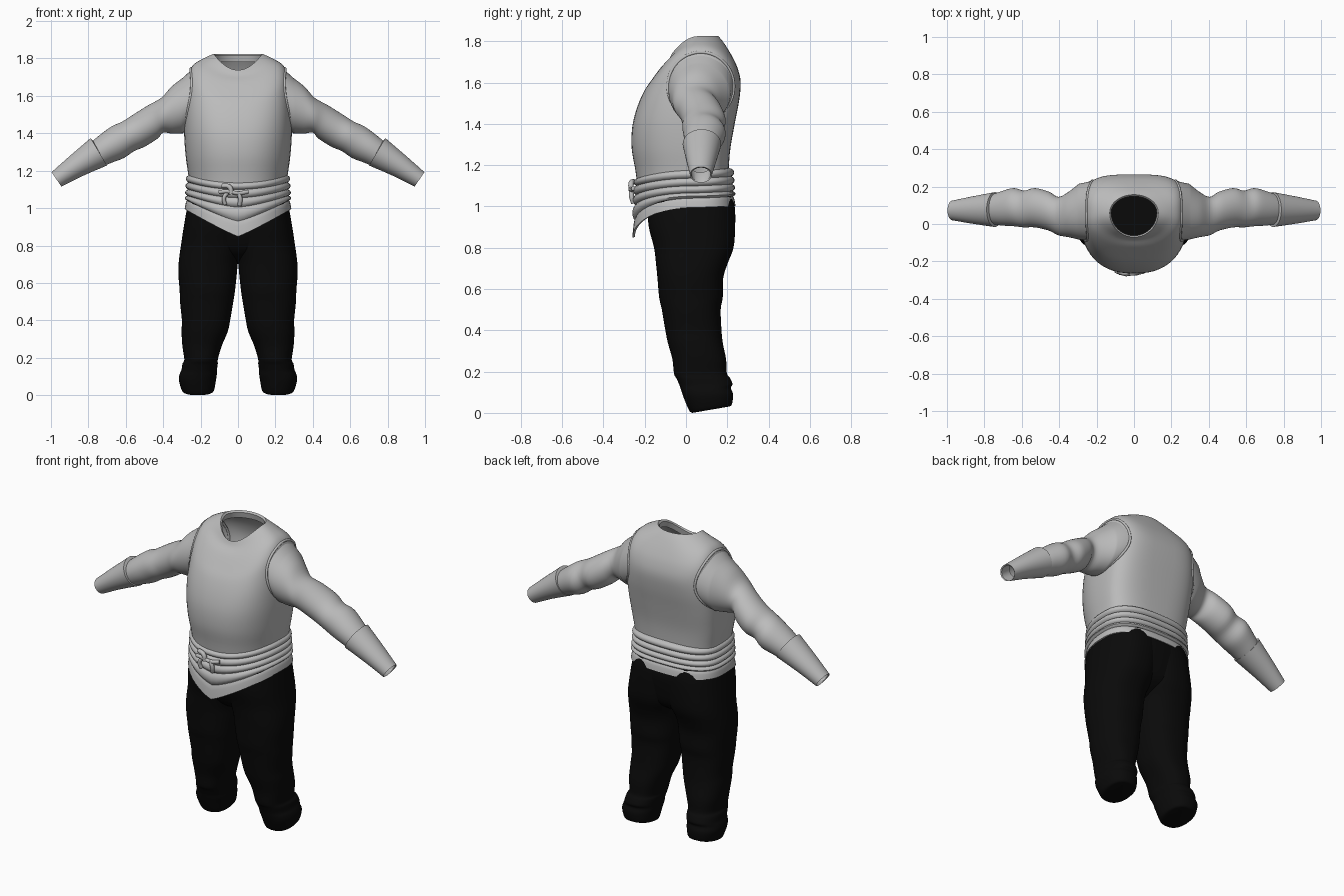
import bpy, bmesh, math
from mathutils import Vector
from mathutils.bvhtree import BVHTree

cube = bpy.data.objects.get("Cube")
if cube:
    bpy.data.objects.remove(cube, do_unlink=True)


def material(name, value):
    m = bpy.data.materials.new(name)
    m.use_nodes = True
    col = (value, value, value, 1)
    m.diffuse_color = col
    bsdf = m.node_tree.nodes["Principled BSDF"]
    bsdf.inputs["Base Color"].default_value = col
    bsdf.inputs["Roughness"].default_value = 0.8
    return m


GREY = material("light grey cloth", 0.5)
BLACK = material("black cloth", 0.003)
SEG = 64
ANGLES = [2 * math.pi * i / SEG for i in range(SEG)]
parts = []


def power(v, p):
    return math.copysign(abs(v) ** p, v)


def smooth_rows(rows, n=4):
    """Catmull-Rom interpolation between section rows."""
    out = []
    for i in range(len(rows) - 1):
        a, b, c, d = (rows[max(0, min(len(rows) - 1, i + k))] for k in (-1, 0, 1, 2))
        for s in range(n):
            t = s / n
            out.append([0.5 * (2 * q + (r - p) * t + (2 * p - 5 * q + 4 * r - u) * t * t
                               + (3 * q - p - 3 * r + u) * t ** 3)
                        for p, q, r, u in zip(a, b, c, d)])
    return out + [list(rows[-1])]


def loft(name, rings, mat, cap=False, side=1):
    """Skin closed rings; side = -1 mirrors the part."""
    bm = bmesh.new()
    vs = [[bm.verts.new((side * p[0], p[1], p[2])) for p in r] for r in rings]
    n = len(vs[0])
    for a, b in zip(vs, vs[1:]):
        for i in range(n):
            j = (i + 1) % n
            bm.faces.new((a[i], a[j], b[j], b[i]))
    if cap:
        bm.faces.new(vs[0])
        bm.faces.new(vs[-1])
    bmesh.ops.recalc_face_normals(bm, faces=bm.faces)
    me = bpy.data.meshes.new(name)
    bm.to_mesh(me)
    bm.free()
    me.materials.append(mat)
    ob = bpy.data.objects.new(name, me)
    bpy.context.collection.objects.link(ob)
    parts.append(ob)
    return ob


def tube(name, points, radius, mat, cyclic=False):
    cu = bpy.data.curves.new(name, "CURVE")
    cu.dimensions = "3D"
    cu.bevel_depth = radius
    cu.bevel_resolution = 3
    cu.use_fill_caps = True
    sp = cu.splines.new("POLY" if cyclic else "BEZIER")
    if cyclic:
        sp.points.add(len(points) - 1)
        for q, p in zip(sp.points, points):
            q.co = (*p, 1)
    else:
        sp.bezier_points.add(len(points) - 1)
        for q, p in zip(sp.bezier_points, points):
            q.co = p
            q.handle_left_type = q.handle_right_type = "AUTO"
    sp.use_cyclic_u = cyclic
    cu.materials.append(mat)
    ob = bpy.data.objects.new(name, cu)
    bpy.context.collection.objects.link(ob)


# Vest: side z, front y, front z, back y, back z, half width, squareness
def vest_ring(row):
    zs, yf, zf, yb, zb, hw, p = row
    mid, ring = 0.06, []
    for a in ANGLES:
        c, s = math.cos(a), math.sin(a)
        q = p if s > 0 else 0.5 + p / 2
        ye, ze = (yb, zb) if s > 0 else (yf, zf)
        ring.append((hw * power(c, q), mid + (ye - mid) * abs(s) ** q, zs + (ze - zs) * s * s))
    return ring


vest_rows = [
    (1.10, -.235, 1.10, .205, 1.10, .258, .75),
    (1.18, -.246, 1.18, .207, 1.18, .266, .72),
    (1.28, -.263, 1.28, .215, 1.28, .28, .68),
    (1.40, -.261, 1.38, .236, 1.40, .288, .62),
    (1.52, -.24, 1.47, .257, 1.51, .286, .58),
    (1.63, -.205, 1.555, .265, 1.60, .277, .58),
    (1.71, -.165, 1.615, .25, 1.67, .265, .6),
    (1.765, -.12, 1.675, .222, 1.73, .24, .72),
    (1.80, -.085, 1.71, .185, 1.79, .185, .9),
    (1.825, -.07, 1.738, .157, 1.825, .13, 1)]
vest_rings = [vest_ring(r) for r in smooth_rows(vest_rows)]
vest_rings.append(vest_ring((1.815, -.062, 1.73, .148, 1.815, .122, 1)))
vest_rings.append(vest_ring((1.78, -.07, 1.69, .155, 1.78, .13, 1)))
vest = loft("vest", vest_rings, GREY)

# Armhole outline projected on the vest
tree = BVHTree.FromPolygons([v.co for v in vest.data.vertices],
                            [p.vertices[:] for p in vest.data.polygons])
armhole = []
for a in ANGLES:
    y, z = .072 + .16 * math.cos(a), 1.582 + .165 * math.sin(a)
    hit = tree.ray_cast(Vector((1, y, z)), Vector((-1, 0, 0)))[0]
    armhole.append((hit.x if hit else .25, y, z))


# Sleeve sections: top x, top z, bottom x, bottom z, front y, back y
def arm_ring(row):
    xt, zt, xb, zb, y0, y1 = row
    ring = []
    for a in ANGLES:
        s = math.sin(a)
        ring.append(((xt + xb) / 2 + (xt - xb) / 2 * s, (y0 + y1) / 2 + (y1 - y0) / 2 * math.cos(a),
                     (zt + zb) / 2 + (zt - zb) / 2 * s))
    return ring


sleeve_rows = [
    (.295, 1.697, .295, 1.40, -.083, .215), (.355, 1.65, .35, 1.398, -.07, .17),
    (.41, 1.59, .40, 1.403, -.06, .145), (.48, 1.55, .43, 1.372, -.035, .172),
    (.56, 1.50, .50, 1.328, -.018, .192), (.62, 1.462, .555, 1.305, -.018, .178),
    (.675, 1.437, .61, 1.268, -.012, .192), (.74, 1.39, .675, 1.243, -.008, .175),
    (.80, 1.34, .73, 1.22, .0, .155)]
cuff_rows = [
    (.775, 1.36, .71, 1.24, -.002, .155), (.788, 1.374, .70, 1.228, -.016, .17),
    (.90, 1.278, .83, 1.172, .002, .147), (.997, 1.192, .944, 1.115, .02, .125),
    (.99, 1.188, .942, 1.12, .026, .119), (.93, 1.235, .88, 1.165, .02, .12)]


# Trouser sections: z, inner x, outer x, front y, back y
def leg_ring(row):
    z, xi, xo, yf, yb = row
    tilt = .03 * max(0, 1 - z / .2)
    ring = []
    for a in ANGLES:
        c, s = power(math.cos(a), .85), power(math.sin(a), .85)
        ring.append(((xi + xo) / 2 + (xo - xi) / 2 * c, (yf + yb) / 2 + (yb - yf) / 2 * s,
                     z + tilt * (s + 1) / 2))
    return ring


leg_rows = [
    (0, .145, .285, .03, .205), (.012, .128, .3, .015, .222), (.07, .118, .316, -.01, .228),
    (.105, .113, .312, -.022, .217), (.13, .113, .302, -.03, .225), (.165, .108, .297, -.045, .212),
    (.19, .108, .287, -.058, .198), (.26, .088, .297, -.066, .194), (.34, .055, .302, -.088, .178),
    (.40, .042, .3, -.1, .172), (.50, .025, .31, -.117, .168), (.56, .016, .312, -.13, .178),
    (.65, .006, .319, -.138, .18), (.72, -.002, .316, -.145, .2), (.80, -.03, .305, -.155, .23),
    (.90, -.05, .29, -.18, .238), (1.0, -.06, .272, -.188, .236), (1.06, -.06, .255, -.19, .215)]
hip_rows = [
    (.71, -.03, .03, -.03, .08), (.75, -.13, .13, -.10, .15), (.80, -.23, .23, -.14, .205),
    (.90, -.28, .28, -.176, .23), (1.0, -.268, .268, -.188, .236), (1.09, -.25, .25, -.2, .2)]
loft("trouser_seat", [leg_ring(r) for r in smooth_rows(hip_rows)], BLACK, cap=True)

for side, label in ((1, "left"), (-1, "right")):
    start = [(x - .012, y, z) for x, y, z in armhole]
    loft(label + "_sleeve", [start] + [arm_ring(r) for r in smooth_rows(sleeve_rows)], GREY, side=side)
    cuff = [arm_ring(cuff_rows[0])] + [arm_ring(r) for r in smooth_rows(cuff_rows[1:4])]
    loft(label + "_cuff", cuff + [arm_ring(r) for r in cuff_rows[4:]], GREY, side=side)
    tube(label + "_armhole_trim", [(side * x, y, z) for x, y, z in armhole], .007, GREY, cyclic=True)
    loft(label + "_trouser_leg", [leg_ring(r) for r in smooth_rows(leg_rows)], BLACK, cap=True, side=side)


# Sash of stacked folds, dipping to a point at the front
def sash_ring(z_side, z_front, off, k):
    ring = []
    for a in ANGLES:
        c, s = math.cos(a), math.sin(a)
        q = .75 if s > 0 else .9
        u = abs(power(c, q))
        y = .05 + ((.17 if s > 0 else .29) + off) * power(s, q)
        dip = (z_side - z_front) * (1 - u ** k) if s < 0 else 0
        ring.append(((.265 + off) * power(c, q), y, z_side - dip + (.008 * s if s > 0 else 0)))
    return ring


folds = [(1.175, 1.135, 2), (1.137, 1.1, 2), (1.10, 1.055, 1.7), (1.066, 1.005, 1.4),
         (1.04, .93, 1.2), (.995, .848, 1.1)]
sash = [sash_ring(1.18, 1.14, -.02, 2)]
for i, (top, low) in enumerate(zip(folds, folds[1:])):
    last = i == len(folds) - 2
    for t in (0, .15, .35, .6, .85, 1):
        off = .002 * i + (.012 * t ** .5 if last else .014 * math.sin(math.pi * t) ** .7)
        sash.append(sash_ring(*(p + (q - p) * t for p, q in zip(top[:2], low[:2])), off,
                              top[2] + (low[2] - top[2]) * t))
sash.append(sash_ring(folds[-1][0] + .002, folds[-1][1] + .004, .008, 1.1))
loft("sash", sash, GREY)

# Sash knot with its loops and tails
Y = -.25
tube("knot_band", [(-.1, Y, 1.085), (-.06, Y - .014, 1.09), (0, Y - .014, 1.08), (.055, Y - .004, 1.088)], .011, GREY)
tube("knot_loop", [(-.085, Y - .004, 1.12), (-.045, Y - .016, 1.112), (-.035, Y - .016, 1.075)], .013, GREY)
tube("knot_left_tail", [(.0, Y - .012, 1.085), (.012, Y - .014, 1.05), (.008, Y - .004, 1.015)], .012, GREY)
tube("knot_right_tail", [(-.055, Y - .01, 1.085), (-.075, Y - .012, 1.055), (-.07, Y - .004, 1.02)], .011, GREY)

# Smooth shading with sharp folds kept
bpy.ops.object.select_all(action="DESELECT")
for ob in parts:
    ob.select_set(True)
bpy.context.view_layer.objects.active = parts[0]
bpy.ops.object.shade_smooth_by_angle(angle=math.radians(40))
